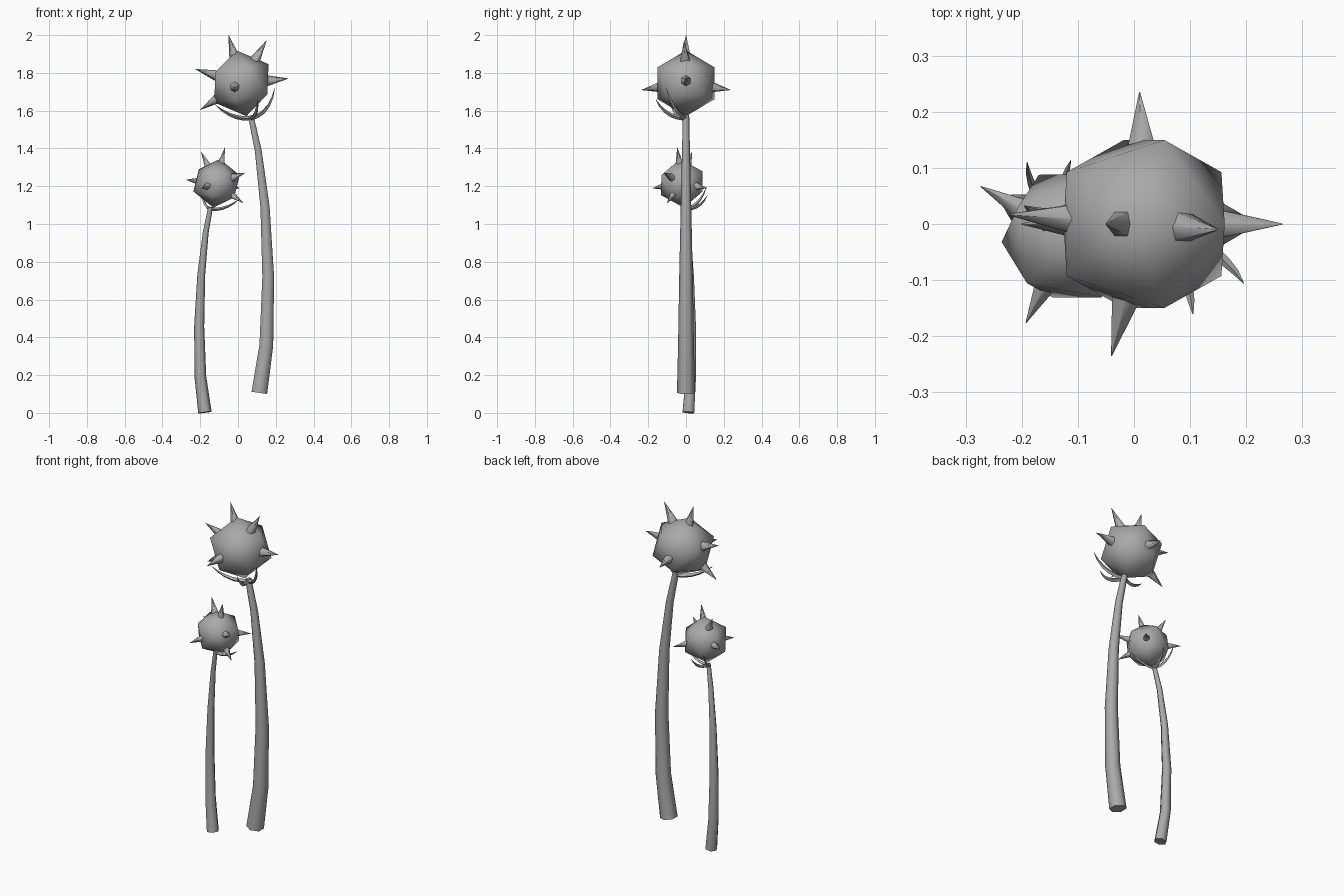
import bpy, bmesh, math
from mathutils import Matrix, Vector

cube = bpy.data.objects.get("Cube")
if cube:
    bpy.data.objects.remove(cube)

grey = bpy.data.materials.new("plain grey")
grey.use_nodes = True
grey.diffuse_color = (0.4, 0.4, 0.4, 1)
grey.node_tree.nodes["Principled BSDF"].inputs["Base Color"].default_value = (0.4, 0.4, 0.4, 1)


def finish(bm, name, place, sharp=None):
    bmesh.ops.transform(bm, matrix=place, verts=bm.verts)
    bmesh.ops.recalc_face_normals(bm, faces=bm.faces)
    mesh = bpy.data.meshes.new(name)
    for f in bm.faces:
        f.smooth = True
    if sharp:
        for e in bm.edges:
            e.smooth = len(e.link_faces) < 2 or e.calc_face_angle() < sharp
    bm.to_mesh(mesh)
    bm.free()
    mesh.materials.append(grey)
    obj = bpy.data.objects.new(name, mesh)
    bpy.context.collection.objects.link(obj)


def tube(name, path, radii, sides, place):
    """Sweep a tapering polygon along a path."""
    bm = bmesh.new()
    pts = [Vector(p) for p in path]
    side = (pts[-1] - pts[0]).cross(Vector((0, 0, 1))).normalized()
    rings = []
    for i, (p, r) in enumerate(zip(pts, radii)):
        along = (pts[min(i + 1, len(pts) - 1)] - pts[max(i - 1, 0)]).normalized()
        other = along.cross(side)
        angles = [math.tau * k / sides for k in range(sides)]
        rings.append([bm.verts.new(p + r * (math.cos(a) * side + math.sin(a) * other)) for a in angles])
    for low, high in zip(rings, rings[1:]):
        for k in range(sides):
            n = (k + 1) % sides
            bm.faces.new((low[k], low[n], high[n], high[k]))
    bm.faces.new(rings[0])
    bm.faces.new(rings[-1])
    finish(bm, name, place, math.radians(65))


def bend(a, b, c, steps=5):
    """Quadratic curve from a to c, pulled toward b."""
    a, b, c = Vector(a), Vector(b), Vector(c)
    ts = [i / steps for i in range(steps + 1)]
    return [a * (1 - t) ** 2 + b * 2 * t * (1 - t) + c * t * t for t in ts]


CENTRE = Vector((0.018, 0, 1.745))
STEM = [(0.113, 0.106), (0.15, 0.36), (0.16, 0.72), (0.143, 1.09), (0.107, 1.39), (0.067, 1.575)]
STEM_RADII = [0.048, 0.042, 0.036, 0.028, 0.021, 0.017]
# Spike tips relative to the middle of the ball
SPIKES = [(-0.068, 0, 0.255), (0.132, -0.01, 0.225), (0.247, 0, 0.025), (-0.243, 0.017, 0.075),
          (-0.218, 0, -0.14), (-0.058, -0.235, -0.035), (-0.008, 0.235, -0.035)]
# Leaf pull point and tip
LEAVES = [((0.17, -0.06, 1.58), (0.195, -0.105, 1.72)),
          ((0.1, -0.11, 1.56), (0.105, -0.16, 1.66)),
          ((-0.03, -0.05, 1.55), (-0.12, -0.08, 1.63))]


def plant(prefix, place):
    tube(prefix + "_stem", [(x, 0, z) for x, z in STEM], STEM_RADII, 6, place)

    # Faceted ball: hull of three crossed golden rectangles, tilted sideways
    bm = bmesh.new()
    gold = (1 + math.sqrt(5)) / 2
    for s in (-1, 1):
        for g in (-gold, gold):
            for v in ((0, s, g), (s, g, 0), (g, 0, s)):
                bm.verts.new(Vector(v) * 0.0925)
    bmesh.ops.convex_hull(bm, input=bm.verts)
    tilt = Matrix.Rotation(math.radians(113), 4, "Y")
    finish(bm, prefix + "_ball", place @ Matrix.Translation(CENTRE) @ tilt)

    # Spikes point straight out of the ball
    for i, tip in enumerate(SPIKES):
        tip = Vector(tip)
        start = 0.12
        depth = tip.length - start
        bm = bmesh.new()
        bmesh.ops.create_cone(bm, cap_ends=True, segments=6, radius1=0.033, radius2=0.001, depth=depth)
        aim = tip.to_track_quat("Z", "Y").to_matrix().to_4x4()
        middle = CENTRE + tip.normalized() * (start + depth / 2)
        finish(bm, f"{prefix}_spike_{i + 1}", place @ Matrix.Translation(middle) @ aim, math.radians(65))

    # Thin curved leaves under the ball
    for i, (pull, tip) in enumerate(LEAVES):
        path = bend((0.067, 0, 1.56), pull, tip)
        tube(f"{prefix}_leaf_{i + 1}", path, [0.012, 0.012, 0.011, 0.009, 0.006, 0.001], 4, place)


plant("tall", Matrix.Identity(4))
# The short plant is a smaller, turned copy
plant("short", Matrix.Translation((-0.102, -0.028, -0.076))
      @ Matrix.Rotation(math.radians(151), 4, "Z") @ Matrix.Scale(0.74, 4))
